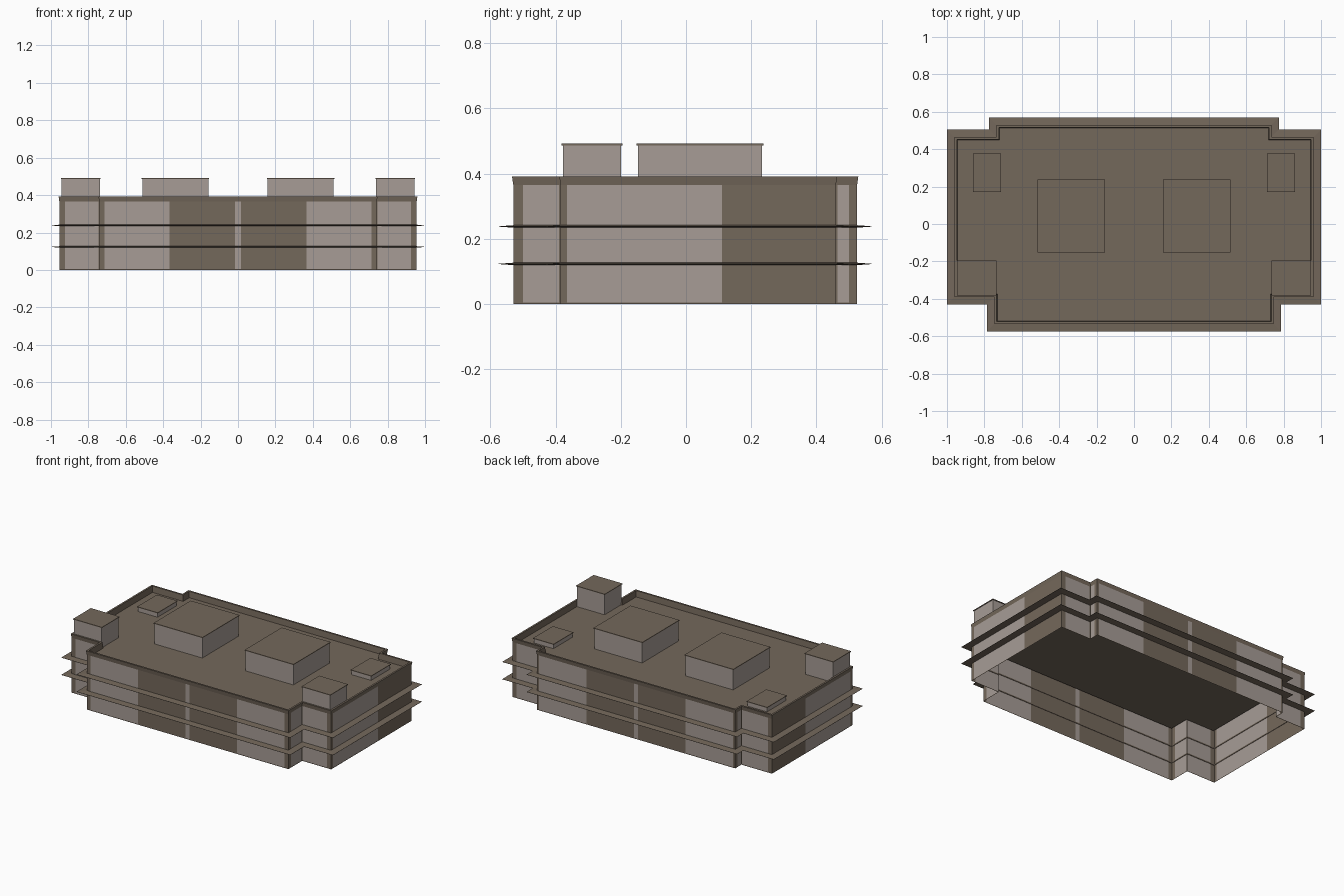
import bpy, bmesh

if "Cube" in bpy.data.objects:
    bpy.data.objects.remove(bpy.data.objects["Cube"])


def material(name, rgb):
    m = bpy.data.materials.new(name)
    m.diffuse_color = (*rgb, 1)
    m.use_nodes = True
    m.node_tree.nodes["Principled BSDF"].inputs["Base Color"].default_value = m.diffuse_color
    return m


BROWN = material("brown_stone", (0.175, 0.138, 0.104))
LIGHT = material("pale_panel", (0.385, 0.335, 0.305))


def make(name, bm):
    bmesh.ops.remove_doubles(bm, verts=bm.verts, dist=1e-5)
    me = bpy.data.meshes.new(name)
    bm.to_mesh(me)
    bm.free()
    me.materials.append(BROWN)
    me.materials.append(LIGHT)
    ob = bpy.data.objects.new(name, me)
    bpy.context.collection.objects.link(ob)
    return ob


# Right half of the footprint, counter-clockwise from the front
half = [(0.742, -0.53), (0.742, -0.385), (0.955, -0.385),
        (0.955, 0.46), (0.73, 0.46), (0.73, 0.525)]
outline = half + [(-x, y) for x, y in reversed(half)]

# Pale spans on the right-half edges (world coordinate along each edge)
side_spans = [[(-0.5, -0.39)], [(0.745, 0.925)], [(-0.365, 0.11)],
              [(0.735, 0.925)], [(0.465, 0.5)]]
long_spans = [(-0.715, -0.365), (-0.015, 0.015), (0.365, 0.715)]


def offset(d):
    """Footprint moved outward by d."""
    pts = []
    for i, (x, y) in enumerate(outline):
        px, py = outline[i - 1]
        qx, qy = outline[(i + 1) % len(outline)]
        ox = oy = 0
        for ex, ey in ((x - px, y - py), (qx - x, qy - y)):
            l = (ex * ex + ey * ey) ** 0.5
            ox += ey / l * d
            oy -= ex / l * d
        pts.append((x + ox, y + oy))
    return pts


def ring(name, profile, closed=False):
    """Sweep an (offset, height) profile around the footprint."""
    bm = bmesh.new()
    loops = [[bm.verts.new((x, y, z)) for x, y in offset(d)] for d, z in profile]
    pairs = list(zip(loops, loops[1:]))
    if closed:
        pairs.append((loops[-1], loops[0]))
    for a, b in pairs:
        for i in range(len(a)):
            j = (i + 1) % len(a)
            bm.faces.new((a[i], a[j], b[j], b[i]))
    return make(name, bm)


# Outer walls: brown with pale panels cut in
bm = bmesh.new()
mirrored = [[(-b, -a) for a, b in s] if i in (1, 3) else s
            for i, s in enumerate(side_spans)]
edge_spans = side_spans + [long_spans] + mirrored[::-1] + [long_spans]
heights = [0, 0.005, 0.365]
for i, spans in enumerate(edge_spans):
    p, q = outline[i], outline[(i + 1) % len(outline)]
    k = 0 if abs(q[0] - p[0]) > abs(q[1] - p[1]) else 1
    cuts = sorted([p[k], q[k]] + [c for s in spans for c in s],
                  reverse=q[k] < p[k])
    for a, b in zip(cuts, cuts[1:]):
        pale = any(s0 < (a + b) / 2 < s1 for s0, s1 in spans)
        pa, pb = list(p), list(p)
        pa[k], pb[k] = a, b
        for z0, z1 in zip(heights, heights[1:]):
            f = bm.faces.new([bm.verts.new(v) for v in
                              ((*pa, z0), (*pb, z0), (*pb, z1), (*pa, z1))])
            f.material_index = int(pale and z0 > 0)
make("outer_walls", bm)

# Parapet with a slight outward flare
ring("parapet", [(0, 0.365), (0.004, 0.392), (-0.008, 0.392), (-0.012, 0.352)])

# Flat roof
bm = bmesh.new()
bm.faces.new([bm.verts.new((x, y, 0.352)) for x, y in offset(-0.012)])
make("roof", bm)

# Thin tapered ledges around each storey
for n, z in (("lower_ledge", 0.123), ("upper_ledge", 0.238)):
    ring(n, [(-0.003, z - 0.004), (0.045, z - 0.0005),
             (0.045, z + 0.0005), (-0.003, z + 0.004)], True)


def block(bm, x0, x1, y0, y1, z0, z1, pale):
    v = [bm.verts.new((x, y, z)) for z in (z0, z1)
         for x, y in ((x0, y0), (x1, y0), (x1, y1), (x0, y1))]
    for i in range(4):
        j = (i + 1) % 4
        bm.faces.new((v[i], v[j], v[j + 4], v[i + 4])).material_index = int(pale)
    bm.faces.new(v[4:])
    bm.faces.new(v[3::-1])


# Rooftop blocks: pale sides, brown cap
ROOF = 0.3525
for name, x0, x1, y0, y1, top in (
        ("roof_hall", 0.155, 0.515, -0.152, 0.238, 0.492),
        ("corner_tower", 0.735, 0.947, -0.382, -0.195, 0.492),
        ("low_hatch", 0.71, 0.862, 0.17, 0.378, 0.385)):
    for side, s in (("left", -1), ("right", 1)):
        xa, xb = sorted((s * x0, s * x1))
        bm = bmesh.new()
        e, t = 0.004, 0.005
        block(bm, xa + e, xb - e, y0 + e, y1 - e, ROOF, top - t, True)
        block(bm, xa, xb, y0, y1, top - t, top, False)
        make(f"{side}_{name}", bm)
